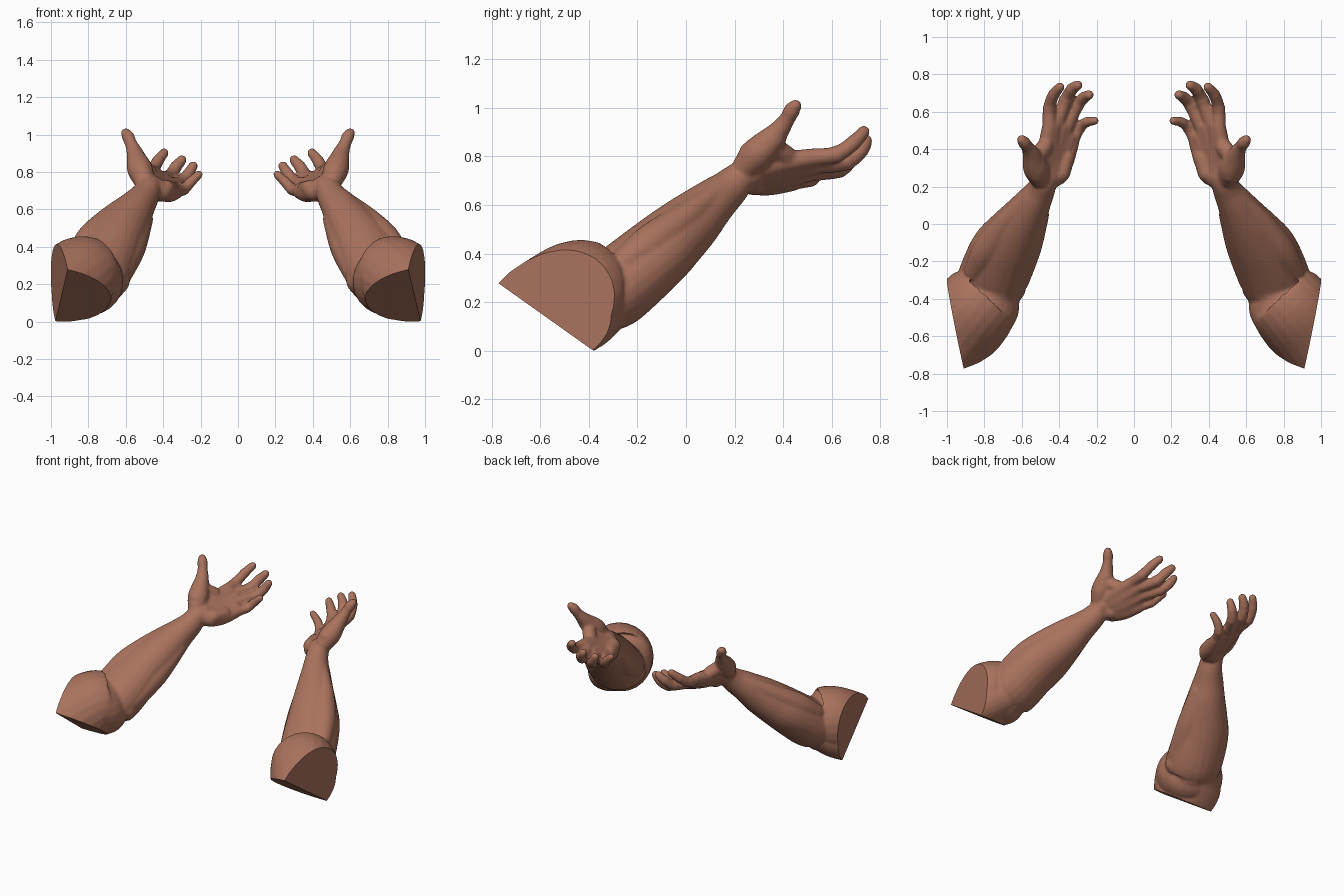
import bpy, bmesh, math
from mathutils import Vector, Matrix

if "Cube" in bpy.data.objects:
    bpy.data.objects.remove(bpy.data.objects["Cube"])

SIDES, STEPS = 24, 6
bm = bmesh.new()


def spline(a, b, c, d, t):
    return [0.5 * (2 * q + (r - p) * t + (2 * p - 5 * q + 4 * r - s) * t * t
                   + (3 * q - p - 3 * r + s) * t ** 3) for p, q, r, s in zip(a, b, c, d)]


def ball(x, y, z, r):
    bmesh.ops.create_uvsphere(bm, u_segments=20, v_segments=12, radius=r,
                              matrix=Matrix.Translation((x, y, z)))


def tube(*keys):
    """Smooth limb through (x, y, z, side radius[, other radius]) keys."""
    keys = [k if len(k) == 5 else (*k, k[3]) for k in keys]
    k = [keys[0]] + keys + [keys[-1]]
    path = [spline(*k[i:i + 4], s / STEPS) for i in range(len(keys) - 1) for s in range(STEPS)]
    path.append(keys[-1])
    rings = []
    for i, p in enumerate(path):
        tan = (Vector(path[min(i + 1, len(path) - 1)][:3]) - Vector(path[max(i - 1, 0)][:3])).normalized()
        side = tan.cross(Vector((0, 0, 1))).normalized()
        up = side.cross(tan)
        ring = []
        for j in range(SIDES):
            a = 2 * math.pi * j / SIDES
            ring.append(bm.verts.new(Vector(p[:3]) + side * p[3] * math.cos(a) + up * p[4] * math.sin(a)))
        rings.append(ring)
    faces = [bm.faces.new(rings[0]), bm.faces.new(rings[-1][::-1])]
    for r0, r1 in zip(rings, rings[1:]):
        for j in range(SIDES):
            n = (j + 1) % SIDES
            faces.append(bm.faces.new((r0[j], r1[j], r1[n], r0[n])))
    bmesh.ops.recalc_face_normals(bm, faces=faces)
    for e in (keys[0], keys[-1]):
        ball(*e[:3], min(e[3:]) * 0.99)


# Upper arm stump, trimmed later
tube((1.08, -.74, .08, .21), (.94, -.57, .163, .226), (.84, -.445, .238, .222),
     (.785, -.385, .24, .2), (.75, -.33, .26, .15))
tube((1.0, -.52, .10, .15), (.88, -.405, .162, .15), (.78, -.29, .205, .1))

# Forearm
tube((.775, -.35, .215, .178, .148), (.755, -.29, .26, .186, .16), (.70, -.15, .378, .178, .15),
     (.64, -.05, .468, .152, .137), (.59, .03, .54, .125, .122), (.545, .105, .61, .1, .1),
     (.505, .17, .665, .08, .083), (.48, .225, .715, .07, .068), (.46, .28, .735, .07, .055))

# Elbow point, inner elbow, inner and outer forearm muscles
ball(.76, -.25, .195, .08)
ball(.648, -.345, .22, .07)
tube((.635, -.30, .27, .075), (.573, -.12, .40, .08), (.505, .05, .55, .052))
tube((.85, -.25, .37, .06), (.785, -.14, .45, .078), (.69, 0, .555, .062), (.57, .14, .67, .035))

# Palm: one ray per finger from wrist to knuckle, with fill between neighbours
rays = [((.49, .25, .745, .05), (.475, .38, .775, .045), (.452, .53, .80, .038)),
        ((.46, .25, .725, .055), (.435, .40, .745, .047), (.408, .55, .77, .037)),
        ((.43, .25, .71, .055), (.40, .38, .715, .048), (.36, .52, .738, .036)),
        ((.405, .26, .70, .053), (.367, .34, .69, .048), (.328, .44, .697, .037))]
for ray in rays:
    tube(*ray)
for a, b in zip(rays, rays[1:]):
    fill = [[(p + q) / 2 for p, q in zip(u, v)] for u, v in zip(a, b)]
    fill[2][1] -= .015
    tube(*fill)

# Palm pads: heel, little finger side, thumb side
ball(.43, .28, .698, .055)
tube((.388, .27, .715, .047), (.36, .36, .71, .045))
ball(.518, .272, .812, .056)
tube((.505, .25, .765, .058), (.525, .30, .82, .068), (.545, .365, .88, .05))

# Web between thumb and index finger
tube((.52, .36, .84, .045), (.48, .41, .805, .045))

# Thumb
tube((.535, .32, .845, .06), (.55, .375, .90, .046), (.572, .415, .955, .033),
     (.588, .436, .993, .034), (.60, .45, 1.012, .027))

# Fingers: index, middle, ring, little
fingers = [
    ((.453, .53, .80), (.452, .62, .812), (.430, .69, .86), (.395, .732, .905)),
    ((.408, .55, .77), (.365, .66, .782), (.332, .72, .83), (.300, .742, .868)),
    ((.360, .52, .738), (.305, .63, .75), (.268, .675, .79), (.240, .69, .836)),
    ((.328, .44, .70), (.290, .515, .71), (.252, .545, .75), (.21, .552, .79))]
for i, f in enumerate(fingers):
    s = (1, 1.03, 1, .88)[i]
    tube(*[(*p, r * s) for p, r in zip(f, (.037, .034, .031, .026))])
    ball(*f[1], .037 * s)
    ball(*f[2], .033 * s)

mesh = bpy.data.meshes.new("arms")
bm.to_mesh(mesh)
bm.free()
arms = bpy.data.objects.new("arms", mesh)
bpy.context.collection.objects.link(arms)
bpy.context.view_layer.objects.active = arms
arms.select_set(True)

# Fuse the parts into one skin
fuse = arms.modifiers.new("fuse", 'REMESH')
fuse.mode = 'VOXEL'
fuse.voxel_size = 0.008
soft = arms.modifiers.new("soften", 'SMOOTH')
soft.factor, soft.iterations = 0.5, 9
for m in ("fuse", "soften"):
    bpy.ops.object.modifier_apply(modifier=m)

# Trim the stump with two flat cuts that meet in an edge
bm = bmesh.new()
bm.from_mesh(arms.data)
low, back, top = Vector((.975, -.39, .01)), Vector((.912, -.765, .28)), Vector((.993, -.36, .38))
outer = (back - low).cross(top - low).normalized()
if outer.x < 0:
    outer.negate()
for normal in (outer, Vector((0, -.27, -.38)).normalized()):
    geom = bm.verts[:] + bm.edges[:] + bm.faces[:]
    bmesh.ops.bisect_plane(bm, geom=geom, dist=1e-5, plane_co=low, plane_no=normal, clear_outer=True)
    rim = [e for e in bm.edges if e.is_boundary]
    bmesh.ops.holes_fill(bm, edges=rim, sides=0)
floor = min(v.co.z for v in bm.verts)
bmesh.ops.translate(bm, verts=bm.verts[:], vec=(0, 0, -floor))
bm.to_mesh(arms.data)
bm.free()

# Second arm, colour and shading
skin = bpy.data.materials.new("brown skin")
skin.diffuse_color = (.40, .17, .11, 1)
skin.use_nodes = True
skin.node_tree.nodes["Principled BSDF"].inputs["Base Color"].default_value = skin.diffuse_color
arms.data.materials.clear()
arms.data.materials.append(skin)
pair = arms.modifiers.new("pair", 'MIRROR')
pair.use_mirror_merge = False
bpy.ops.object.modifier_apply(modifier="pair")
bpy.ops.object.shade_smooth_by_angle(angle=math.radians(40))
